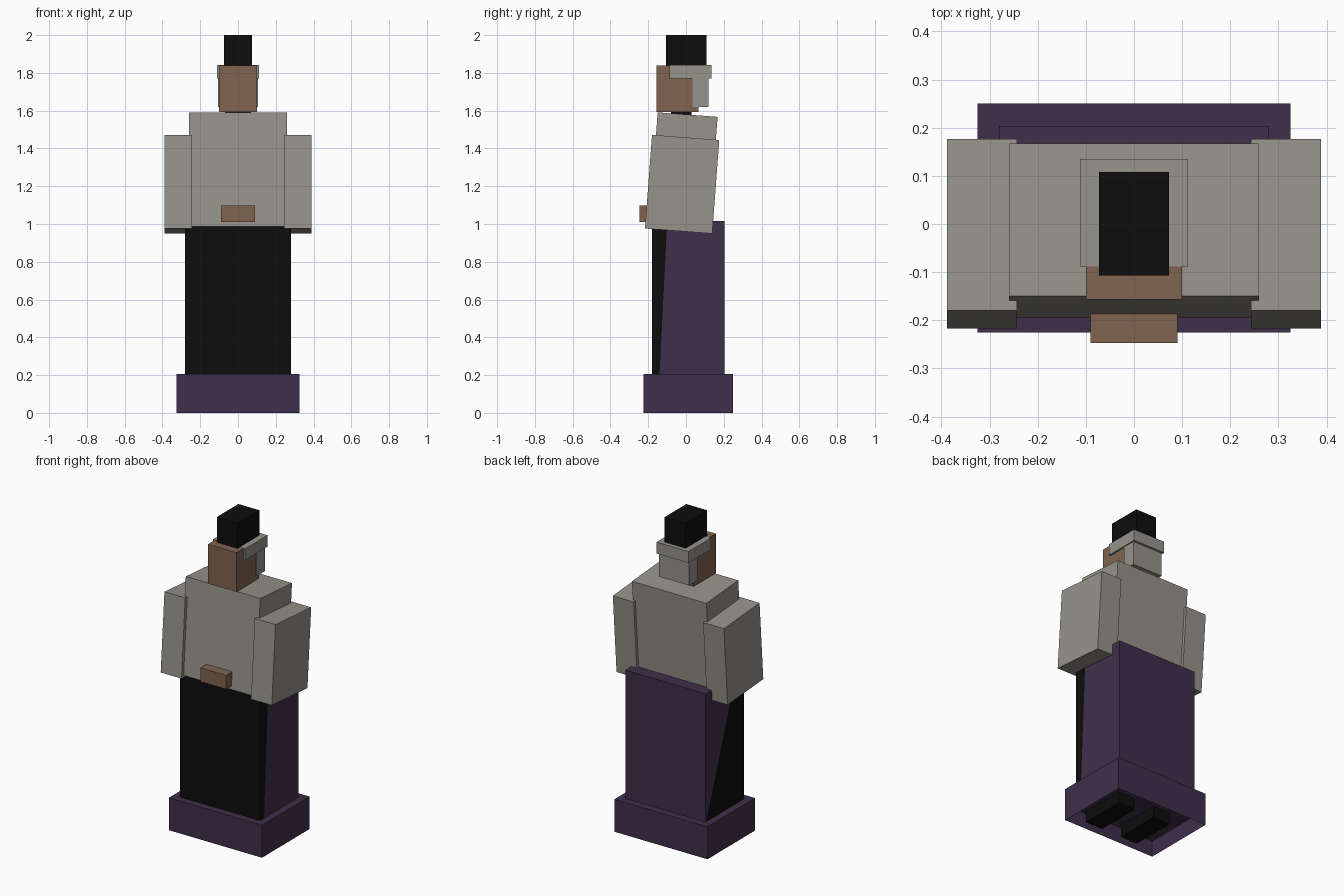
import bpy, bmesh, math
from mathutils import Vector

if "Cube" in bpy.data.objects:
    bpy.data.objects.remove(bpy.data.objects["Cube"])


def material(name, rgb):
    m = bpy.data.materials.new(name)
    m.diffuse_color = (*rgb, 1)
    m.use_nodes = True
    m.node_tree.nodes["Principled BSDF"].inputs["Base Color"].default_value = m.diffuse_color
    return m


GREY = material("warm_grey", (0.305, 0.292, 0.252))
BROWN = material("brown_skin", (0.220, 0.127, 0.082))
PURPLE = material("dark_purple", (0.051, 0.029, 0.069))
BLACK = material("near_black", (0.004, 0.004, 0.004))


def finish(bm, name, *mats):
    bmesh.ops.recalc_face_normals(bm, faces=bm.faces)
    mesh = bpy.data.meshes.new(name)
    bm.to_mesh(mesh)
    bm.free()
    for m in mats:
        mesh.materials.append(m)
    ob = bpy.data.objects.new(name, mesh)
    bpy.context.collection.objects.link(ob)
    return ob


def box_mesh(size):
    bm = bmesh.new()
    bmesh.ops.create_cube(bm, size=1)
    bmesh.ops.scale(bm, vec=size, verts=bm.verts)
    return bm


def box(name, mat, x, y, z, tilt=0):
    """Box from (low, high) ranges, optionally tilted about its own x axis."""
    ob = finish(box_mesh([r[1] - r[0] for r in (x, y, z)]), name, mat)
    ob.location = [(r[0] + r[1]) / 2 for r in (x, y, z)]
    ob.rotation_euler.x = math.radians(tilt)
    return ob


# Head and hat
box("hat", BLACK, (-0.073, 0.073), (-0.107, 0.108), (1.838, 2.0))
box("hat_band", GREY, (-0.112, 0.112), (-0.088, 0.135), (1.77, 1.842))
box("hair", GREY, (-0.105, 0.105), (0.035, 0.12), (1.62, 1.775))
box("head", BROWN, (-0.1, 0.1), (-0.157, 0.066), (1.592, 1.84))
box("neck", BLACK, (-0.07, 0.07), (-0.08, 0.03), (1.54, 1.594))

# Leaning torso, sleeves and joined hands
LEAN = -4.3
box("torso", GREY, (-0.26, 0.26), (-0.173, 0.145), (0.975, 1.58), LEAN)
for side, s in (("left", -1), ("right", 1)):
    box(side + "_sleeve", GREY, sorted((s * 0.243, s * 0.388)),
        (-0.199, 0.158), (0.962, 1.459), LEAN)
    box(side + "_foot", BLACK, sorted((s * 0.07, s * 0.19)),
        (-0.2, 0.09), (0.025, 0.11))
box("hands", BROWN, (-0.09, 0.09), (-0.247, -0.12), (1.01, 1.097))

# Robe: black front, purple back, slanted colour split on each side
bm = box_mesh((0.56, 0.385, 0.865))
bmesh.ops.translate(bm, vec=(0, 0.0115, 0.5825), verts=bm.verts)
for sx, low, high in ((1, (-0.14, 0.2), (-0.10, 1.0)),
                      (-1, (0.204, 0.19), (-0.09, 1.0))):
    face = next(f for f in bm.faces if f.normal.x * sx > 0.9)
    normal = Vector((0, high[1] - low[1], low[0] - high[0]))
    bmesh.ops.bisect_plane(bm, geom=[face, *face.edges, *face.verts],
                           plane_co=(0, *low), plane_no=normal)
    for f in bm.faces:
        if f.normal.x * sx > 0.9:
            ahead = (f.calc_center_median() - Vector((0, *low))).dot(normal)
            f.material_index = 1 if ahead > 0 else 0
for f in bm.faces:
    if f.normal.y > 0.9 or f.normal.z > 0.9:
        f.material_index = 1
finish(bm, "robe", BLACK, PURPLE)

# Wide hem, hollow underneath
bm = box_mesh((0.65, 0.475, 0.205))
bmesh.ops.translate(bm, vec=(0, 0.0125, 0.1025), verts=bm.verts)
bottom = [f for f in bm.faces if f.normal.z < -0.9]
bmesh.ops.inset_region(bm, faces=bottom, thickness=0.004)
bmesh.ops.translate(bm, vec=(0, 0, 0.1), verts=bottom[0].verts)
finish(bm, "hem", PURPLE)
